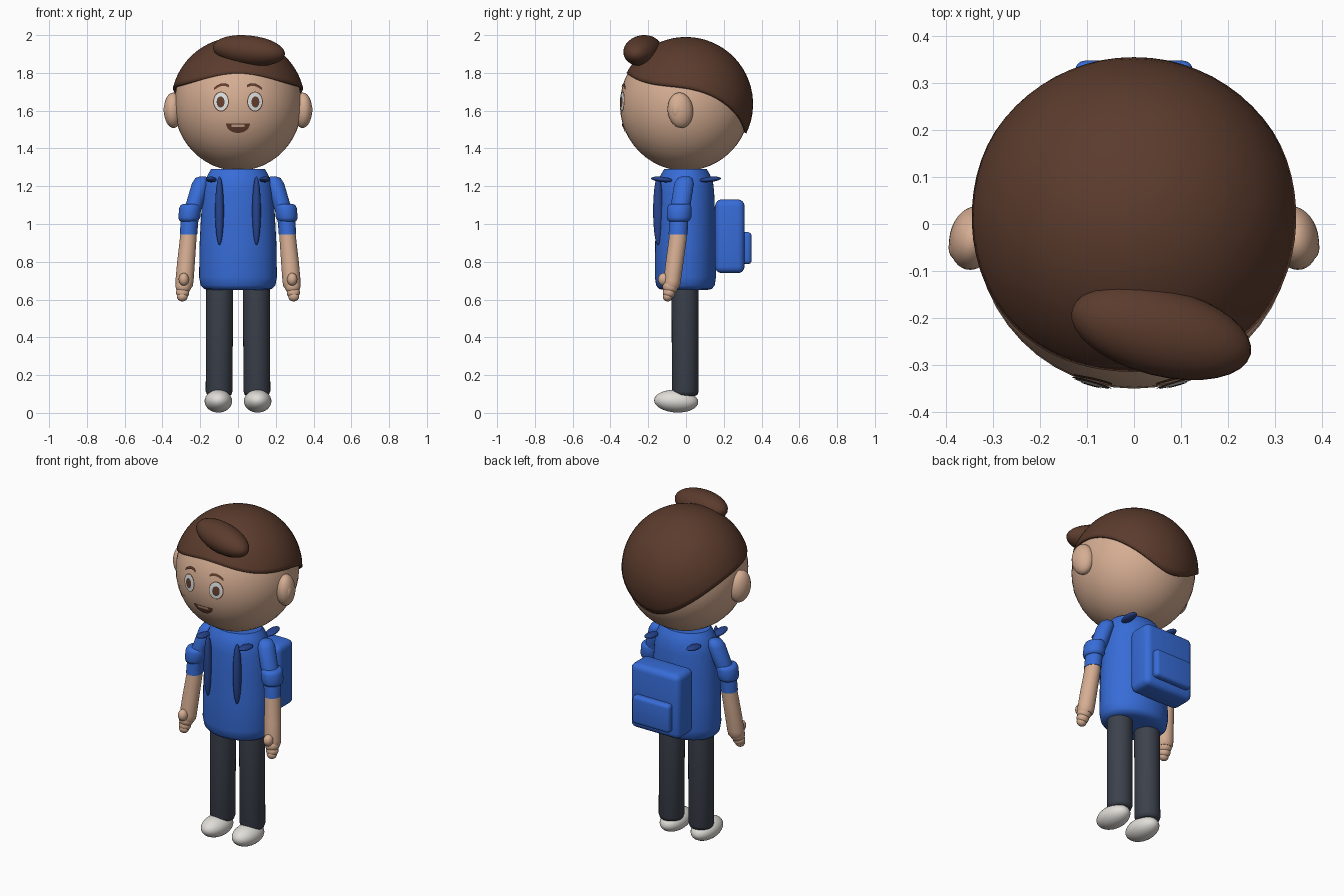
import bpy
import bmesh
import math
from mathutils import Matrix, Vector

default = bpy.data.objects.get("Cube")
if default:
    bpy.data.objects.remove(default, do_unlink=True)


def material(name, r, g, b):
    mat = bpy.data.materials.new(name)
    mat.use_nodes = True
    mat.diffuse_color = (r, g, b, 1)
    shader = mat.node_tree.nodes["Principled BSDF"]
    shader.inputs["Base Color"].default_value = (r, g, b, 1)
    shader.inputs["Roughness"].default_value = 0.7
    return mat


SKIN = material("skin", 0.67, 0.42, 0.29)
HAIR = material("brown hair", 0.105, 0.044, 0.026)
BLUE = material("shirt blue", 0.038, 0.15, 0.68)
NAVY = material("trim dark blue", 0.02, 0.06, 0.28)
SLATE = material("trouser slate", 0.045, 0.053, 0.072)
SHOE = material("shoe white", 0.75, 0.73, 0.69)
EYE = material("eye white", 0.72, 0.76, 0.76)
BROWN = material("face brown", 0.13, 0.05, 0.028)

HEAD_CENTRE = Vector((0, -0.005, 1.632))
HEAD_RADII = Vector((0.338, 0.345, 0.35))


def finish(name, bm, mat, angle=50, recalc=True):
    """Turn a bmesh into a smooth shaded object with one colour."""
    if recalc:
        bmesh.ops.recalc_face_normals(bm, faces=bm.faces)
    mesh = bpy.data.meshes.new(name)
    bm.to_mesh(mesh)
    bm.free()
    mesh.materials.append(mat)
    obj = bpy.data.objects.new(name, mesh)
    bpy.context.collection.objects.link(obj)
    bpy.ops.object.select_all(action="DESELECT")
    bpy.context.view_layer.objects.active = obj
    obj.select_set(True)
    bpy.ops.object.shade_smooth_by_angle(angle=math.radians(angle))
    return obj


def ellipsoid(name, centre, radii, mat, turn=(0, 0, 0), segments=32):
    """Scaled sphere, turned in degrees about x, y and z."""
    bm = bmesh.new()
    bmesh.ops.create_uvsphere(bm, u_segments=segments, v_segments=segments // 2, radius=1)
    spin = Matrix.Identity(4)
    for axis, degrees in zip("XYZ", turn):
        spin = Matrix.Rotation(math.radians(degrees), 4, axis) @ spin
    bm.transform(Matrix.Translation(centre) @ spin @ Matrix.Diagonal((*radii, 1)))
    return finish(name, bm, mat, 180)


def loft(name, rings, mat, side=1, segments=32):
    """Skin horizontal oval rings given as (x, y, z, radius x, radius y)."""
    bm = bmesh.new()
    loops = []
    for x, y, z, rx, ry in rings:
        loop = []
        for i in range(segments):
            a = math.tau * i / segments
            loop.append(bm.verts.new((side * x + rx * math.cos(a), y + ry * math.sin(a), z)))
        loops.append(loop)
    for low, high in zip(loops, loops[1:]):
        for i in range(segments):
            j = (i + 1) % segments
            bm.faces.new((low[i], low[j], high[j], high[i]))
    bm.faces.new(loops[0])
    bm.faces.new(loops[-1])
    return finish(name, bm, mat)


def rounded_box(name, centre, size, bevel, mat):
    bm = bmesh.new()
    bmesh.ops.create_cube(bm, size=1)
    bm.transform(Matrix.Translation(centre) @ Matrix.Diagonal((*size, 1)))
    bmesh.ops.bevel(bm, geom=bm.edges[:], offset=bevel, segments=4, profile=0.5, affect="EDGES")
    return finish(name, bm, mat)


def face_plate(name, shape, mat, lift, nu=24, nv=4):
    """Thin sheet laid on the face; shape(u, v) returns x and z."""
    bm = bmesh.new()
    grid = []
    for i in range(nu + 1):
        row = []
        for j in range(nv + 1):
            x, z = shape(i / nu, j / nv)
            dx = x / HEAD_RADII.x
            dz = (z - HEAD_CENTRE.z) / HEAD_RADII.z
            depth = HEAD_RADII.y * math.sqrt(1 - dx * dx - dz * dz)
            row.append(bm.verts.new((x, HEAD_CENTRE.y - depth - lift, z)))
        grid.append(row)
    for i in range(nu):
        for j in range(nv):
            bm.faces.new((grid[i][j], grid[i + 1][j], grid[i + 1][j + 1], grid[i][j + 1]))
    bmesh.ops.remove_doubles(bm, verts=bm.verts, dist=0.0001)
    bm.normal_update()
    bmesh.ops.reverse_faces(bm, faces=[f for f in bm.faces if f.normal.y > 0])
    return finish(name, bm, mat, recalc=False)


def oval(cx, cz, rx, rz, start=0, sweep=math.tau):
    return lambda u, v: (cx + rx * v * math.cos(start + sweep * u),
                         cz + rz * v * math.sin(start + sweep * u))


# Head
ellipsoid("head", HEAD_CENTRE, HEAD_RADII, SKIN, segments=48)

# Hair cap: a dome whose rim dips from the brow to the nape
bm = bmesh.new()
SEG, ROWS, R = 64, 20, 0.355
centre = Vector((0, 0, 1.635))
crown = bm.verts.new(centre + Vector((0, 0, R)))
previous = None
for row in range(1, ROWS + 1):
    ring = []
    for i in range(SEG):
        a = math.tau * i / SEG
        c = math.cos(a)
        rim = 1.72 + 0.056 * c - 0.08 * c ** 2 + 0.104 * c ** 3
        polar = math.acos((rim - centre.z) / R) * row / ROWS
        out = R * math.sin(polar)
        ring.append(bm.verts.new(centre + Vector((out * math.sin(a), -out * c, R * math.cos(polar)))))
    for i in range(SEG):
        j = (i + 1) % SEG
        if previous:
            bm.faces.new((previous[i], ring[i], ring[j], previous[j]))
        else:
            bm.faces.new((crown, ring[i], ring[j]))
    previous = ring
cap = finish("hair_cap", bm, HAIR)
rim_thickness = cap.modifiers.new("thickness", "SOLIDIFY")
rim_thickness.thickness = 0.014
rim_thickness.offset = -1
ellipsoid("hair_quiff", (0.058, -0.23, 1.918), (0.197, 0.093, 0.08), HAIR, (0, 6, -14))

# Torso
torso = [(0.15, 0.11, 0.65), (0.18, 0.14, 0.656), (0.198, 0.155, 0.675), (0.206, 0.162, 0.72),
         (0.203, 0.16, 0.9), (0.195, 0.157, 1.05), (0.186, 0.152, 1.17), (0.175, 0.145, 1.23),
         (0.158, 0.128, 1.265), (0.143, 0.113, 1.29)]
loft("shirt", [(0, -0.003, z, rx, ry) for rx, ry, z in torso], BLUE, segments=48)

# Backpack
rounded_box("backpack", (0, 0.232, 0.935), (0.33, 0.156, 0.39), 0.035, BLUE)
rounded_box("backpack_pocket", (0, 0.32, 0.872), (0.25, 0.054, 0.17), 0.02, BLUE)

# Paired parts
for s, side in ((1, "left"), (-1, "right")):
    # Ears
    ellipsoid(side + "_ear", (s * 0.342, -0.03, 1.602), (0.05, 0.068, 0.094), SKIN, (6, 0, s * 12))
    ellipsoid(side + "_ear_inner", (s * 0.377, -0.05, 1.605), (0.017, 0.026, 0.042), SKIN)

    # Eyes, brows and cheeks
    face_plate(side + "_eye_rim", oval(s * 0.09, 1.648, 0.042, 0.053), BROWN, 0.003)
    face_plate(side + "_eye_white", oval(s * 0.09, 1.648, 0.037, 0.048), EYE, 0.005)
    face_plate(side + "_iris", oval(s * 0.092, 1.646, 0.021, 0.029), BROWN, 0.007)
    face_plate(side + "_cheek", oval(s * 0.17, 1.562, 0.036, 0.028), SKIN, 0.002)
    face_plate(side + "_brow", lambda u, v: (
        s * (0.047 + 0.08 * u),
        1.716 + 0.022 * math.sin(math.pi * (0.2 + 0.8 * u)) + 0.014 * (v - 0.5)), BROWN, 0.007, 12, 2)

    # Collar points, front and back, and the drawstrings
    for f, end in ((-1, "front"), (1, "back")):
        ellipsoid(f"{side}_{end}_collar_point", (s * 0.142, f * 0.128, 1.236),
                  (0.029, 0.057, 0.014), NAVY, (f * 6, 0, 0))
    ellipsoid(side + "_drawstring", (s * 0.098, -0.148, 1.07), (0.023, 0.026, 0.182), NAVY)

    # Sleeve, rolled cuff and forearm
    loft(side + "_sleeve", [(0.188, -0.004, 1.252, 0.015, 0.018), (0.192, -0.006, 1.243, 0.034, 0.038),
                            (0.198, -0.01, 1.215, 0.046, 0.052), (0.225, -0.025, 1.12, 0.047, 0.052),
                            (0.255, -0.037, 1.04, 0.047, 0.05), (0.262, -0.042, 0.945, 0.046, 0.05)],
         BLUE, s)
    loft(side + "_cuff", [(0.25, -0.033, 1.105, 0.044, 0.05), (0.251, -0.034, 1.1, 0.053, 0.06),
                          (0.253, -0.035, 1.085, 0.058, 0.065), (0.258, -0.037, 1.035, 0.058, 0.065),
                          (0.26, -0.038, 1.02, 0.052, 0.059), (0.26, -0.038, 1.014, 0.044, 0.05)],
         BLUE, s)
    loft(side + "_forearm", [(0.26, -0.04, 0.98, 0.042, 0.046), (0.264, -0.044, 0.92, 0.044, 0.047),
                             (0.275, -0.06, 0.8, 0.047, 0.047), (0.283, -0.073, 0.7, 0.048, 0.046),
                             (0.285, -0.076, 0.672, 0.046, 0.044), (0.286, -0.078, 0.66, 0.038, 0.037)],
         SKIN, s)

    # Hand
    ellipsoid(side + "_palm", (s * 0.289, -0.083, 0.668), (0.041, 0.041, 0.04), SKIN)
    ellipsoid(side + "_fingers", (s * 0.293, -0.09, 0.637), (0.035, 0.033, 0.032), SKIN)
    ellipsoid(side + "_fingertips", (s * 0.295, -0.097, 0.617), (0.029, 0.026, 0.027), SKIN)
    ellipsoid(side + "_thumb", (s * 0.287, -0.118, 0.707), (0.027, 0.03, 0.034), SKIN)

    # Leg and shoe
    loft(side + "_trouser_leg", [(0.1, -0.004, 0.09, 0.052, 0.052), (0.1, -0.004, 0.095, 0.064, 0.064),
                                 (0.1, -0.004, 0.115, 0.071, 0.071), (0.097, -0.005, 0.7, 0.071, 0.071)],
         SLATE, s)
    ellipsoid(side + "_shoe", (s * 0.104, -0.052, 0.062), (0.073, 0.117, 0.06), SHOE, (-3, 0, 0))

# Mouth: an open half round smile with a row of teeth
face_plate("mouth", oval(0, 1.532, 0.063, 0.05, math.pi, math.pi), BROWN, 0.004)
face_plate("teeth", lambda u, v: (0.07 * (u - 0.5), 1.528 - 0.014 * v), SKIN, 0.006, 8, 2)
